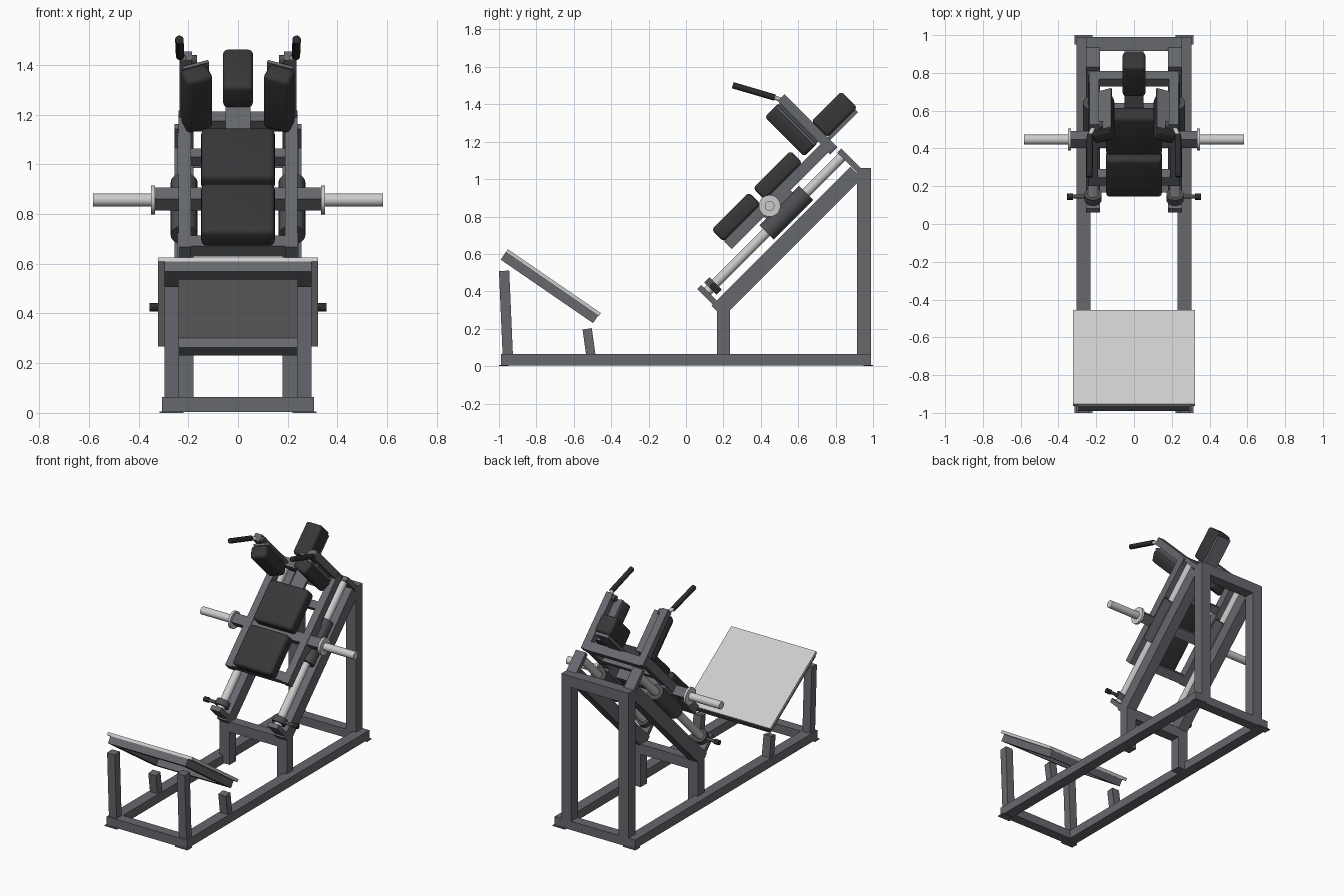
import bpy, bmesh, math
from mathutils import Matrix, Vector

if "Cube" in bpy.data.objects:
    bpy.data.objects.remove(bpy.data.objects["Cube"])


def material(name, rgb):
    m = bpy.data.materials.new(name)
    m.diffuse_color = (*rgb, 1)
    m.use_nodes = True
    m.node_tree.nodes["Principled BSDF"].inputs["Base Color"].default_value = m.diffuse_color
    return m


STEEL = material("grey steel", (0.135, 0.14, 0.155))
LIGHT = material("light metal", (0.60, 0.60, 0.60))
PAD = material("black upholstery", (0.040, 0.038, 0.040))
DARK = material("dark bearing", (0.075, 0.077, 0.083))
GRIP = material("black rubber", (0.025, 0.025, 0.027))

FLAT = Matrix.Identity(4)
# inclined frame: local y runs up the slope, local z points away from it
SLOPE = Matrix.Rotation(math.radians(45), 4, 'X')


def finish(name, bm, mat, matrix, smooth=False):
    me = bpy.data.meshes.new(name)
    bm.to_mesh(me)
    bm.free()
    me.materials.append(mat)
    ob = bpy.data.objects.new(name, me)
    bpy.context.collection.objects.link(ob)
    ob.matrix_world = matrix
    if smooth:
        bpy.ops.object.select_all(action='DESELECT')
        ob.select_set(True)
        bpy.context.view_layer.objects.active = ob
        bpy.ops.object.shade_smooth_by_angle(angle=math.radians(35))
    return ob


def box(name, x, y, z, mat=STEEL, frame=FLAT, twist=None, round_by=0):
    """Box from (min, max) ranges given in the chosen frame."""
    c = Vector([(a + b) / 2 for a, b in (x, y, z)])
    bm = bmesh.new()
    bmesh.ops.create_cube(bm, size=1)
    bmesh.ops.scale(bm, vec=[b - a for a, b in (x, y, z)], verts=bm.verts)
    if round_by:
        bmesh.ops.bevel(bm, geom=bm.edges[:], offset=round_by, segments=4,
                        profile=0.5, affect='EDGES')
    m = frame @ Matrix.Translation(c)
    return finish(name, bm, mat, m @ twist if twist else m, bool(round_by))


def rod(name, p, q, r, mat, frame=FLAT, sides=24):
    """Cylinder between two points of the chosen frame."""
    p, q = Vector(p), Vector(q)
    bm = bmesh.new()
    bmesh.ops.create_cone(bm, cap_ends=True, segments=sides, radius1=r,
                          radius2=r, depth=(q - p).length)
    turn = (q - p).to_track_quat('Z', 'Y').to_matrix().to_4x4()
    return finish(name, bm, mat, frame @ Matrix.Translation((p + q) / 2) @ turn, True)


def span(s, a, b):
    """An x range on the given side."""
    return tuple(sorted((s * a, s * b)))


# base cross members
box("base_front_bar", (-.305, .305), (-.99, -.92), (.004, .064))
box("base_rear_bar", (-.305, .305), (.92, .99), (.004, .064))
# frame cross members
box("rear_top_bar", (-.18, .18), (.915, .99), (.985, 1.06))
box("front_cross_bar", (-.18, .18), (.166, .235), (.235, .305))

# foot platform: local y runs down the board, local z is its upper face
BOARD = Matrix.Translation((0, -.7035, .4545)) @ Matrix.Rotation(math.radians(-34.5), 4, 'X')
box("platform_plate", (-.322, .322), (-.302, .302), (-.02, 0), LIGHT, BOARD)
box("platform_upper_bar", (-.24, .24), (-.302, -.245), (-.068, -.02), STEEL, BOARD)
box("platform_lower_bar", (-.24, .24), (.24, .297), (-.068, -.02), STEEL, BOARD)

# carriage cross members and back pads
box("carriage_lower_bar", (-.19, .19), (.62, .68), (.27, .33), STEEL, SLOPE)
box("carriage_upper_bar", (-.215, .215), (1.345, 1.40), (.255, .315), STEEL, SLOPE)
box("carriage_middle_bar", (-.335, .335), (.893, .958), (.26, .325), STEEL, SLOPE)
box("carriage_back_bar", (-.19, .19), (1.13, 1.18), (.275, .325), STEEL, SLOPE)
box("lower_back_pad", (-.148, .148), (.612, .895), (.328, .42), PAD, SLOPE, round_by=.022)
box("upper_back_pad", (-.148, .148), (.926, 1.21), (.328, .42), PAD, SLOPE, round_by=.022)

# head rest
box("head_support", (-.05, .05), (1.18, 1.61), (.31, .33), STEEL, SLOPE)
box("head_pad", (-.06, .06), (1.40, 1.625), (.33, .452), PAD, SLOPE, round_by=.018)

for s, side in ((-1, "left"), (1, "right")):
    # base and uprights
    box(f"{side}_base_rail", span(s, .23, .305), (-.99, .99), (.004, .064))
    for y in (-.975, .975):
        box(f"{side}_foot_plate", span(s, .22, .315), (y - .025, y + .025), (0, .006))
    box(f"{side}_rear_upright", span(s, .18, .255), (.915, .99), (.01, 1.06))
    box(f"{side}_middle_post", span(s, .18, .255), (.166, .235), (.01, .30))
    lean = Matrix.Rotation(math.radians(2.5), 4, 'X')
    box(f"{side}_platform_post", span(s, .237, .295), (-.99, -.935), (.05, .51), twist=lean)
    lean = Matrix.Rotation(math.radians(8), 4, 'X')
    box(f"{side}_platform_stub", span(s, .237, .295), (-.543, -.493), (.05, .20), twist=lean)
    box(f"{side}_platform_rail", span(s, .24, .295), (-.302, .297), (-.068, -.02),
        STEEL, BOARD)

    # inclined track
    box(f"{side}_incline_beam", span(s, .18, .255), (.325, 1.375), (.045, .132), STEEL, SLOPE)
    box(f"{side}_lower_bracket", span(s, .18, .255), (.335, .365), (.06, .25), STEEL, SLOPE)
    box(f"{side}_upper_bracket", span(s, .18, .255), (1.38, 1.41), (.08, .235), STEEL, SLOPE)
    x = s * .217
    rod(f"{side}_guide_rod", (x, .36, .2015), (x, 1.385, .2015), .027, LIGHT, SLOPE)
    rod(f"{side}_stop_collar", (x, .385, .2015), (x, .425, .2015), .046, DARK, SLOPE)
    rod(f"{side}_bearing_sleeve", (x, .81, .2015), (x, 1.11, .2015), .054, DARK, SLOPE)
    rod(f"{side}_lock_pin", (x, .145, .425), (s * .33, .145, .425), .011, DARK)
    rod(f"{side}_lock_knob", (s * .322, .145, .425), (s * .356, .145, .425), .017, GRIP)

    # carriage rail, its sleeve mount and the weight horn
    box(f"{side}_carriage_rail", span(s, .19, .24), (.615, 1.39), (.27, .33), STEEL, SLOPE)
    box(f"{side}_sleeve_mount", span(s, .192, .238), (.86, 1.06), (.235, .28), STEEL, SLOPE)
    rod(f"{side}_horn_collar", (s * .333, .447, .857), (s * .35, .447, .857), .058, LIGHT)
    rod(f"{side}_weight_horn", (s * .34, .447, .857), (s * .583, .447, .857), .026, LIGHT)

    # shoulder arm and pad, canted inwards
    box(f"{side}_shoulder_arm", span(s, .185, .235), (1.35, 1.40), (.26, .655), STEEL, SLOPE)
    cant = Matrix.Rotation(math.radians(-s * 20), 4, 'Z')
    box(f"{side}_shoulder_plate", span(s, .115, .225), (1.335, 1.35), (.35, .64),
        STEEL, SLOPE, cant)
    box(f"{side}_shoulder_pad", span(s, .11, .222), (1.25, 1.335), (.345, .645),
        PAD, SLOPE, cant, .02)

    # hand grip
    rod(f"{side}_grip_pivot", (s * .165, .525, 1.42), (s * .225, .525, 1.42), .02, DARK)
    rod(f"{side}_grip_stem", (s * .205, .535, 1.415), (s * .233, .47, 1.437), .012, LIGHT)
    rod(f"{side}_hand_grip", (s * .233, .475, 1.436), (s * .236, .25, 1.502), .017, GRIP)
